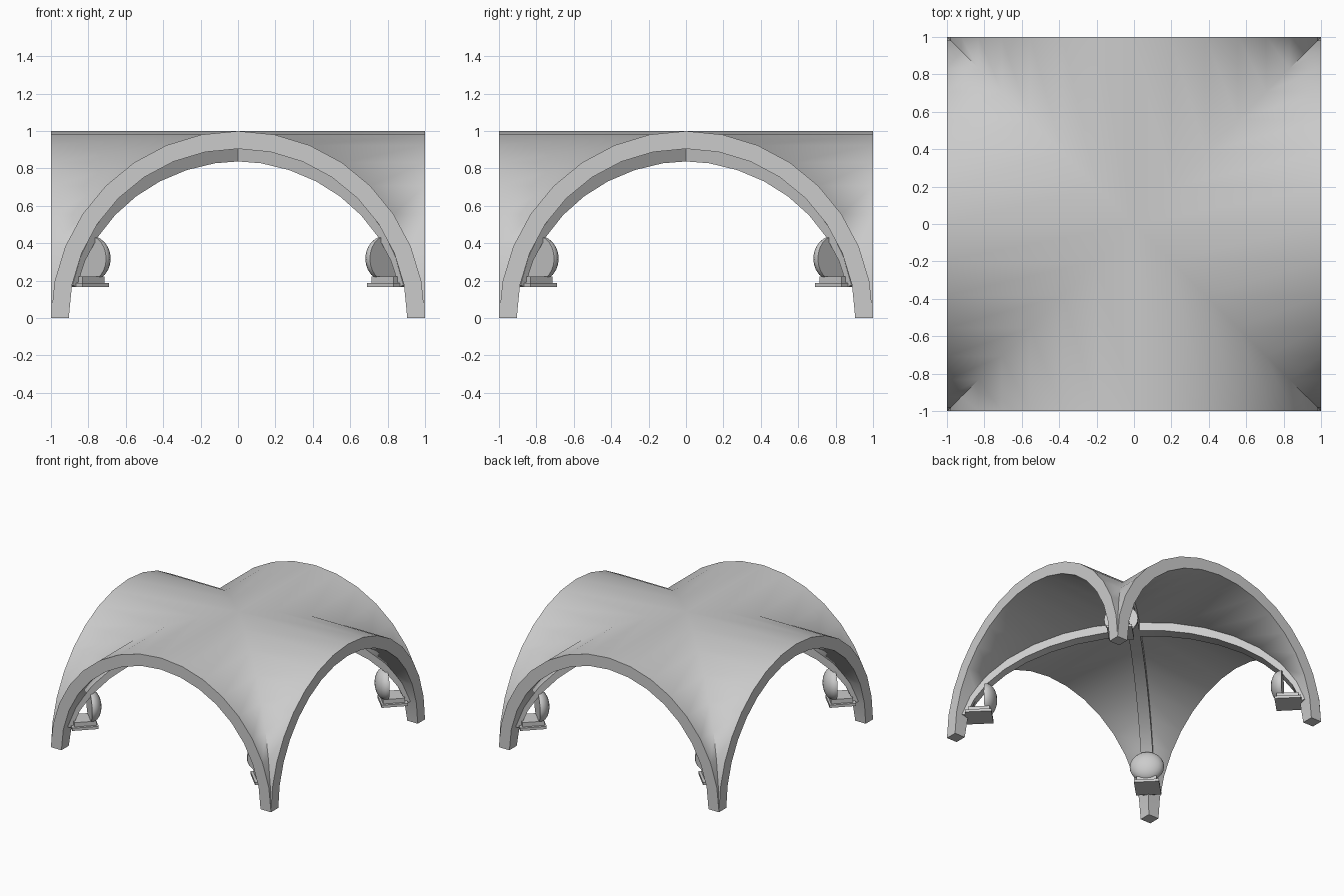
import bpy, bmesh, math
from mathutils import Matrix, Vector

cube = bpy.data.objects.get("Cube")
if cube:
    bpy.data.objects.remove(cube)

stone = bpy.data.materials.new("grey stone")
stone.use_nodes = True
colour = (0.6, 0.6, 0.6, 1)
stone.diffuse_color = colour
stone.node_tree.nodes["Principled BSDF"].inputs["Base Color"].default_value = colour

SEG = 16          # facets along each arch
OUTER, INNER = 1.0, 0.905


def finish(name, bm, angle):
    """Weld, orient and shade a mesh, then link it as an object."""
    bmesh.ops.remove_doubles(bm, verts=bm.verts, dist=1e-4)
    bmesh.ops.recalc_face_normals(bm, faces=bm.faces)
    mesh = bpy.data.meshes.new(name)
    bm.to_mesh(mesh)
    bm.free()
    mesh.materials.append(stone)
    obj = bpy.data.objects.new(name, mesh)
    bpy.context.collection.objects.link(obj)
    bpy.ops.object.select_all(action='DESELECT')
    obj.select_set(True)
    bpy.context.view_layer.objects.active = obj
    bpy.ops.object.shade_smooth_by_angle(angle=math.radians(angle))
    return obj


def add_face(bm, points):
    """Add a face, dropping points that coincide with the one before."""
    kept = []
    for p in map(Vector, points):
        if all((p - q).length > 1e-5 for q in kept):
            kept.append(p)
    if len(kept) > 2:
        bm.faces.new([bm.verts.new(p) for p in kept])


def arc(a, b, start=0.0):
    """Points (along, height) of half an ellipse."""
    span = math.pi - 2 * start
    angles = [start + span * i / SEG for i in range(SEG + 1)]
    return [(a * math.cos(t), b * math.sin(t)) for t in angles]


# Vault: four webs, each running from an open arch in to the diagonal groins
bm = bmesh.new()
outer, inner = arc(OUTER, OUTER), arc(INNER, INNER)
for i in range(SEG):
    for line in (outer, inner):
        (x0, z0), (x1, z1) = line[i], line[i + 1]
        add_face(bm, [(x0, -1, z0), (x1, -1, z1),
                      (x1, -abs(x1), z1), (x0, -abs(x0), z0)])
    # arch face
    ring = [outer[i], outer[i + 1], inner[i + 1], inner[i]]
    add_face(bm, [(x, -1, z) for x, z in ring])
# underside of one foot
add_face(bm, [(x, y, 0) for x, y in
              [(-1, -1), (-INNER, -1), (-INNER, -INNER), (-1, -INNER)]])
quarter = bm.verts[:] + bm.edges[:] + bm.faces[:]
for k in range(1, 4):
    copy = bmesh.ops.duplicate(bm, geom=quarter)["geom"]
    bmesh.ops.rotate(bm, verts=[v for v in copy if isinstance(v, bmesh.types.BMVert)],
                     matrix=Matrix.Rotation(k * math.pi / 2, 3, 'Z'))
finish("vault", bm, 75)

# Diagonal ribs crossing under the groins
RIB = 0.045
for name, turn in (("rib_a", 45), ("rib_b", 135)):
    bm = bmesh.new()
    rows = []
    low, high = arc(1.29, 0.84, 0.2), arc(1.32, 0.93, 0.19)
    for (d, z), (e, h) in zip(low, high):
        section = [(d, -RIB, z), (d, RIB, z), (e, RIB, h), (e, -RIB, h)]
        rows.append([bm.verts.new(p) for p in section])
    for r, s in zip(rows, rows[1:]):
        for j in range(4):
            k = (j + 1) % 4
            bm.faces.new((r[j], r[k], s[k], s[j]))
    bm.faces.new(rows[0])
    bm.faces.new(rows[-1])
    bm.transform(Matrix.Rotation(math.radians(turn), 4, 'Z'))
    finish(name, bm, 30)


def box(bm, lo, hi):
    size = Vector(hi) - Vector(lo)
    middle = (Vector(hi) + Vector(lo)) / 2
    bmesh.ops.create_cube(bm, size=1,
                          matrix=Matrix.Translation(middle) @ Matrix.Diagonal((*size, 1)))


# Corbel with a domed boss at each corner, built along x and turned outwards
corners = {"back_left": 45, "back_right": 135, "front_right": 225, "front_left": 315}
for corner, turn in corners.items():
    spin = Matrix.Rotation(math.radians(turn), 4, 'Z')
    bm = bmesh.new()
    box(bm, (1.07, -0.095, 0.165), (1.27, 0.095, 0.187))
    box(bm, (1.085, -0.075, 0.187), (1.25, 0.075, 0.222))
    bm.transform(spin)
    finish("corbel_" + corner, bm, 30)

    bm = bmesh.new()
    bmesh.ops.create_uvsphere(bm, u_segments=24, v_segments=12, radius=1)
    bm.transform(Matrix.Translation((1.115, 0, 0.318)) @ Matrix.Diagonal((0.08, 0.13, 0.122, 1)))
    # flat back
    cut = bmesh.ops.bisect_plane(bm, geom=bm.verts[:] + bm.edges[:] + bm.faces[:],
                                 plane_co=(1.125, 0, 0), plane_no=(1, 0, 0), clear_outer=True)
    bmesh.ops.holes_fill(bm, edges=[e for e in bm.edges if e.is_boundary])
    bm.transform(spin)
    finish("boss_" + corner, bm, 45)
